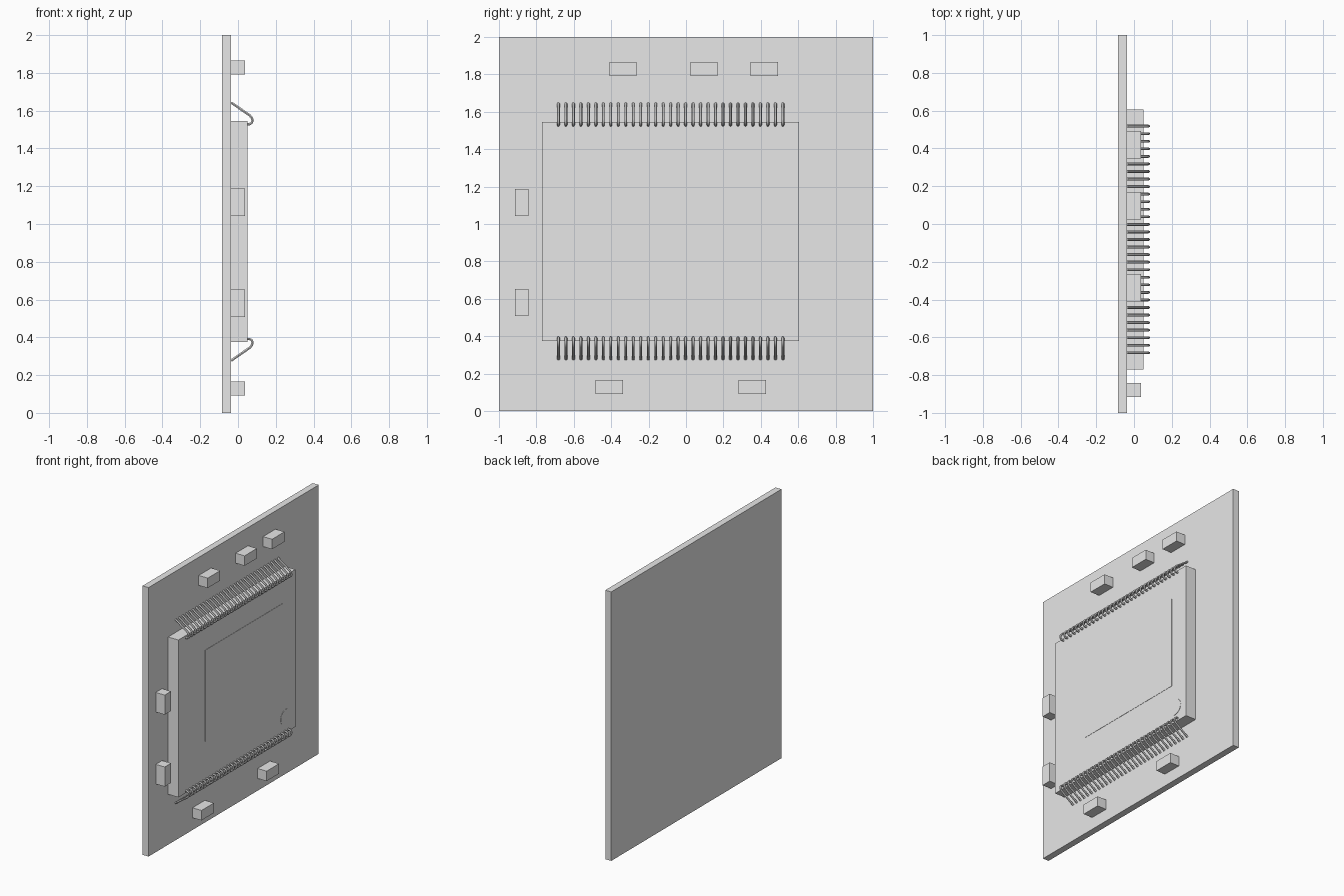
import bpy
import math
from mathutils import Vector

default = bpy.data.objects.get("Cube")
if default:
    bpy.data.objects.remove(default, do_unlink=True)

grey = bpy.data.materials.new("light grey")
grey.use_nodes = True
grey.diffuse_color = (0.8, 0.8, 0.8, 1)
grey.node_tree.nodes["Principled BSDF"].inputs["Base Color"].default_value = (0.8, 0.8, 0.8, 1)


def box(name, xs, ys, zs):
    """Box from its lower and upper limit on each axis."""
    lo, hi = Vector((xs[0], ys[0], zs[0])), Vector((xs[1], ys[1], zs[1]))
    bpy.ops.mesh.primitive_cube_add(size=1, location=(lo + hi) / 2)
    ob = bpy.context.object
    ob.name = name
    ob.scale = hi - lo
    bpy.ops.object.transform_apply(location=False, rotation=False, scale=True)
    ob.data.materials.append(grey)
    return ob


BOARD_X = -0.036   # front surface of the board
CHIP_X = 0.049     # front surface of the chip
CHIP_Z = 0.96      # height of the chip's centre

# Board, chip body and its thin lid
box("circuit_board", (-0.085, BOARD_X), (-1, 1), (0, 2))
box("chip_body", (BOARD_X, CHIP_X), (-0.77, 0.605), (0.375, 1.545))
box("chip_lid", (CHIP_X, CHIP_X + 0.002), (-0.457, 0.457), (0.67, 1.35))

# Round corner marker on the chip
bpy.ops.mesh.primitive_cylinder_add(vertices=32, radius=0.06, depth=0.002,
                                    location=(CHIP_X + 0.001, 0.49, 0.49),
                                    rotation=(0, math.pi / 2, 0))
marker = bpy.context.object
marker.name = "corner_marker"
marker.data.materials.append(grey)

# Small components around the chip: centre in y and z, lying or upright
LONG, SHORT = 0.073, 0.037
lying = [(-0.337, 1.828), (0.096, 1.828), (0.419, 1.828), (-0.41, 0.128), (0.355, 0.128)]
upright = [(-0.878, 1.115), (-0.878, 0.58)]
for label, places, dy, dz in (("lying", lying, LONG, SHORT), ("upright", upright, SHORT, LONG)):
    for i, (y, z) in enumerate(places):
        box(f"{label}_component_{i + 1}", (BOARD_X, 0.038), (y - dy, y + dy), (z - dz, z + dz))

# Bond wires: bent from the board over the chip's edge, offsets from chip centre
wire_path = [(-0.036, 0.683), (0.062, 0.615), (0.073, 0.602), (0.077, 0.587),
             (0.072, 0.575), (0.062, 0.569), (0.049, 0.569)]


def wire_row(name, side):
    curve = bpy.data.curves.new(name, "CURVE")
    curve.dimensions = "3D"
    curve.bevel_depth = 0.0075
    curve.bevel_resolution = 1
    curve.use_fill_caps = True
    for i in range(31):
        y = -0.682 + 0.04 * i
        spline = curve.splines.new("POLY")
        spline.points.add(len(wire_path) - 1)
        for point, (x, z) in zip(spline.points, wire_path):
            point.co = (x, y, CHIP_Z + side * z, 1)
    ob = bpy.data.objects.new(name, curve)
    bpy.context.collection.objects.link(ob)
    curve.materials.append(grey)
    bpy.ops.object.select_all(action="DESELECT")
    ob.select_set(True)
    bpy.context.view_layer.objects.active = ob
    bpy.ops.object.convert(target="MESH")
    bpy.ops.object.shade_smooth_by_angle(angle=math.radians(50))


wire_row("upper_bond_wires", 1)
wire_row("lower_bond_wires", -1)
